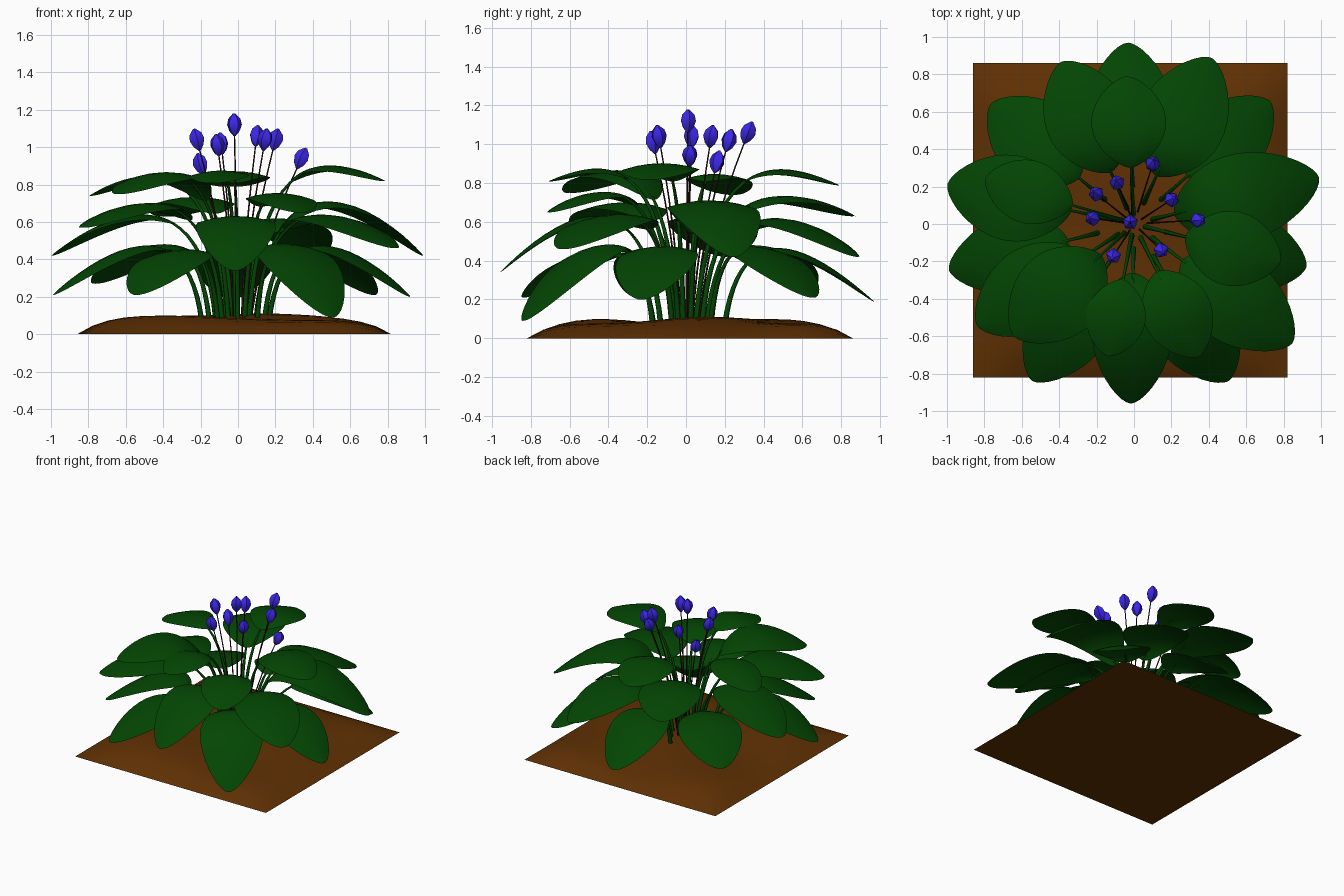
import bpy, bmesh, math
from mathutils import Vector

if "Cube" in bpy.data.objects:
    bpy.data.objects.remove(bpy.data.objects["Cube"])


def material(name, rgb):
    m = bpy.data.materials.new(name)
    m.diffuse_color = (*rgb, 1)
    m.use_nodes = True
    m.node_tree.nodes["Principled BSDF"].inputs["Base Color"].default_value = m.diffuse_color
    return m


GREEN = material("leaf_green", (0.001, 0.06, 0.001))
BROWN = material("soil_brown", (0.115, 0.03, 0.001))
VIOLET = material("petal_violet", (0.045, 0.02, 0.8))
DARK = material("stalk_brown", (0.035, 0.008, 0.006))


def finish(bm, name, mat, angle=60):
    me = bpy.data.meshes.new(name)
    bm.to_mesh(me)
    bm.free()
    ob = bpy.data.objects.new(name, me)
    bpy.context.collection.objects.link(ob)
    me.materials.append(mat)
    bpy.ops.object.select_all(action='DESELECT')
    ob.select_set(True)
    bpy.context.view_layer.objects.active = ob
    bpy.ops.object.shade_smooth_by_angle(angle=math.radians(angle))
    return ob


def bridge(bm, rings, closed):
    for a, b in zip(rings, rings[1:]):
        n = len(a)
        for i in range(n if closed else n - 1):
            j = (i + 1) % n
            bm.faces.new((a[i], a[j], b[j], b[i]))


def tube(bm, pts, radii, sides):
    rings = []
    for i, p in enumerate(pts):
        d = (pts[min(i + 1, len(pts) - 1)] - pts[max(i - 1, 0)]).normalized()
        u = d.cross(Vector((0.31, 0.95, 0.05))).normalized()
        v = d.cross(u)
        rings.append([bm.verts.new(p + radii[i] * (u * math.cos(k * math.tau / sides)
                      + v * math.sin(k * math.tau / sides))) for k in range(sides)])
    bridge(bm, rings, True)
    bm.faces.new(rings[0][::-1])
    bm.faces.new(rings[-1])


# Soil: square mound with an uneven top and flat underside
bm = bmesh.new()
N, H = 20, 0.84
rows = []
for j in range(N + 1):
    row = []
    for i in range(N + 1):
        u, v = 2 * i / N - 1, 2 * j / N - 1
        z = (1 - abs(u) ** 6) * (1 - abs(v) ** 6) * (
            0.09 + 0.012 * math.sin(4 * u + 1) * math.cos(3.5 * v) + 0.01 * math.sin(6 * v + 3 * u))
        row.append(bm.verts.new((u * H - 0.02, v * H + 0.02, z)))
    rows.append(row)
bridge(bm, rows, False)
edge = rows[0] + [r[-1] for r in rows[1:]] + rows[-1][-2::-1] + [r[0] for r in rows[-2:0:-1]]
bm.faces.new([bm.verts.new(v.co) for v in edge][::-1])
finish(bm, "soil_mound", BROWN, 40)


def leaf(name, az, r_base, r_blade, r_tip, z_peak, z_tip, width):
    a = math.radians(az)
    out, side = Vector((math.cos(a), math.sin(a), 0)), Vector((-math.sin(a), math.cos(a), 0))
    h = (z_peak - 0.216 * z_tip - 0.005) / 0.72
    ctrl = [(r_base, 0.07), (r_base + 0.07, h), (0.56 * r_tip, h), (r_tip, z_tip)]

    def path(t):
        w = ((1 - t) ** 3, 3 * t * (1 - t) ** 2, 3 * t * t * (1 - t), t ** 3)
        return (out * sum(k * c[0] for k, c in zip(w, ctrl))
                + Vector((0, 0, sum(k * c[1] for k, c in zip(w, ctrl)))))

    t0 = next(t / 200 for t in range(201) if path(t / 200).dot(out) >= r_blade)
    bm = bmesh.new()
    # petiole running a little way under the blade
    n = 10
    t1 = t0 + 0.12
    tube(bm, [path(t1 * i / n) - Vector((0, 0, 0.006 * i / n)) for i in range(n + 1)],
         [0.015 - 0.01 * i / n for i in range(n + 1)], 6)
    # blade: rounded base, blunt pointed tip, edges drooping from the midrib
    rings = []
    for i in range(21):
        s = 0.5 - 0.4995 * math.cos(math.pi * i / 20)
        p = path(t0 + (1 - t0) * s)
        w = 0.5 * width * math.sin(math.pi * s ** 1.1) ** 0.6
        rings.append([bm.verts.new(p + side * (w * q) - Vector((0, 0, 0.16 * w * q * q)))
                      for q in (-1, -0.66, -0.33, 0, 0.33, 0.66, 1)])
    bridge(bm, rings, False)
    finish(bm, name, GREEN, 80)


# azimuth, foot radius, blade start, tip radius, peak height, tip height, width
LEAVES = [
    (-14, 0.06, 0.28, 0.81, 0.89, 0.82, 0.40),
    (14, 0.10, 0.22, 1.02, 0.71, 0.42, 0.47),
    (-14, 0.17, 0.34, 0.95, 0.47, 0.20, 0.42),
    (42, 0.19, 0.38, 0.98, 0.47, 0.21, 0.42),
    (65, 0.12, 0.28, 0.98, 0.62, 0.42, 0.47),
    (92, 0.20, 0.36, 0.97, 0.46, 0.19, 0.44),
    (93, 0.05, 0.30, 0.79, 0.86, 0.79, 0.40),
    (114, 0.09, 0.30, 0.95, 0.73, 0.63, 0.45),
    (140, 0.20, 0.38, 1.00, 0.48, 0.27, 0.46),
    (168, 0.12, 0.34, 1.02, 0.64, 0.42, 0.46),
    (163, 0.06, 0.34, 0.83, 0.84, 0.74, 0.34),
    (194, 0.20, 0.36, 1.02, 0.47, 0.21, 0.42),
    (213, 0.10, 0.30, 1.00, 0.70, 0.57, 0.46),
    (223, 0.07, 0.24, 0.88, 0.86, 0.75, 0.47),
    (237, 0.20, 0.36, 1.00, 0.45, 0.21, 0.43),
    (269, 0.13, 0.26, 0.96, 0.63, 0.34, 0.43),
    (259, 0.06, 0.30, 0.72, 0.86, 0.81, 0.32),
    (-64, 0.08, 0.28, 0.79, 0.75, 0.65, 0.37),
    (-59, 0.20, 0.34, 0.98, 0.47, 0.09, 0.46),
    (-37, 0.12, 0.32, 1.06, 0.64, 0.46, 0.46),
]
for k, spec in enumerate(LEAVES):
    leaf(f"leaf_{k + 1}", *spec)


def flower(k, x, y, z):
    head = Vector((x, y, z))
    foot = Vector((x * 0.2, y * 0.2, 0.08))
    # slender stalk, bowing slightly inward
    bend = Vector((-x, -y, 0)) * 0.12
    pts = [foot.lerp(head, i / 6) + bend * math.sin(math.pi * i / 6) for i in range(7)]
    bm = bmesh.new()
    tube(bm, pts, [0.006 - 0.0004 * i for i in range(7)], 5)
    finish(bm, f"flower_stalk_{k}", DARK)
    # closed bud of five overlapping pointed petals
    rot = Vector((0, 0, 1)).rotation_difference((pts[-1] - pts[-2]).normalized())
    bm = bmesh.new()
    prof = [(0.006, -0.06), (0.026, -0.035), (0.038, 0.0), (0.031, 0.032), (0.006, 0.06)]
    for p in range(5):
        a = p * math.tau / 5 + k
        rings = []
        for r, h in prof:
            rings.append([bm.verts.new(head + rot @ Vector((r * f * math.cos(a + d), r * f * math.sin(a + d), h)))
                          for d, f in ((-0.75, 0.88), (0, 1.1), (0.75, 0.96))])
        bridge(bm, rings, False)
    finish(bm, f"flower_bud_{k}", VIOLET, 30)


for k, pos in enumerate([(-0.22, 0.03, 1.04), (-0.20, 0.16, 0.91), (-0.09, 0.22, 1.02),
                         (-0.02, 0.01, 1.12), (0.10, 0.32, 1.06), (0.20, 0.13, 1.04),
                         (0.34, 0.02, 0.94), (0.145, -0.14, 1.04), (-0.11, -0.17, 1.01)]):
    flower(k + 1, *pos)
